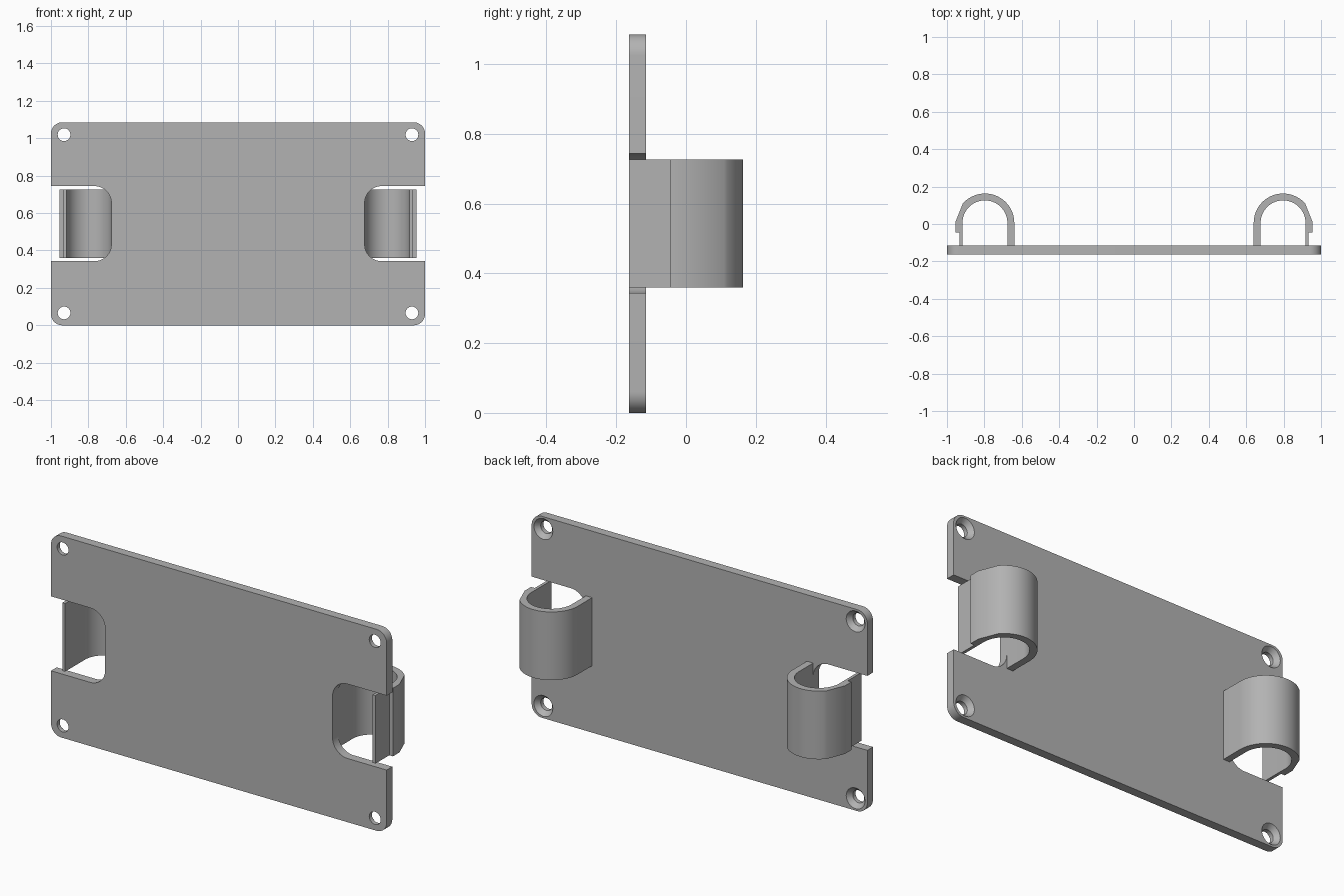
import bpy, bmesh, math
from mathutils import Vector

if "Cube" in bpy.data.objects:
    bpy.data.objects.remove(bpy.data.objects["Cube"])

Y_FRONT, Y_BACK, HEIGHT = -0.163, -0.115, 1.085

grey = bpy.data.materials.new("plain grey")
grey.diffuse_color = (0.45, 0.45, 0.45, 1)
grey.use_nodes = True
grey.node_tree.nodes["Principled BSDF"].inputs["Base Color"].default_value = grey.diffuse_color


def arc(cx, cy, r, a0, a1, n=12):
    """Points of an arc, angles in degrees."""
    return [(cx + r * math.cos(math.radians(a0 + (a1 - a0) * i / n)),
             cy + r * math.sin(math.radians(a0 + (a1 - a0) * i / n)))
            for i in range(n + 1)]


def prism(name, points, start, depth):
    """Extrude a closed outline of 3D points along a vector."""
    bm = bmesh.new()
    face = bm.faces.new([bm.verts.new(Vector(p) + Vector(start)) for p in points])
    out = bmesh.ops.extrude_face_region(bm, geom=[face])
    verts = [v for v in out["geom"] if isinstance(v, bmesh.types.BMVert)]
    bmesh.ops.translate(bm, verts=verts, vec=depth)
    bmesh.ops.recalc_face_normals(bm, faces=bm.faces)
    return make(name, bm)


def make(name, bm):
    mesh = bpy.data.meshes.new(name)
    bm.to_mesh(mesh)
    bm.free()
    mesh.materials.append(grey)
    obj = bpy.data.objects.new(name, mesh)
    bpy.context.collection.objects.link(obj)
    return obj


def activate(obj):
    bpy.ops.object.select_all(action='DESELECT')
    obj.select_set(True)
    bpy.context.view_layer.objects.active = obj


def smooth(obj):
    activate(obj)
    bpy.ops.object.shade_smooth_by_angle(angle=math.radians(25))


# Mounting plate: rounded corners and a rounded notch in each side
R, N = 0.06, 0.09
NX, NZ0, NZ1 = 0.677, 0.343, 0.744
right = (arc(1 - R, R, R, -90, 0)
         + [(1, NZ0)] + arc(NX + N, NZ0 + N, N, 270, 180)
         + arc(NX + N, NZ1 - N, N, 180, 90) + [(1, NZ1)]
         + arc(1 - R, HEIGHT - R, R, 0, 90))
outline = right + [(-x, z) for x, z in reversed(right)]
plate = prism("mounting_plate", [(x, 0, z) for x, z in outline],
              (0, Y_FRONT, 0), (0, Y_BACK - Y_FRONT, 0))

# Countersunk screw holes, wide at the back: one turned cutter per corner
profile = [(0.034, Y_FRONT - 0.02), (0.034, Y_BACK - 0.025),
           (0.056, Y_BACK), (0.056, Y_BACK + 0.02)]
SEG = 32
bm = bmesh.new()
for cx in (-0.93, 0.93):
    for cz in (0.066, HEIGHT - 0.066):
        rings = [[bm.verts.new((cx + r * math.cos(2 * math.pi * i / SEG), y,
                                cz + r * math.sin(2 * math.pi * i / SEG)))
                  for i in range(SEG)] for r, y in profile]
        for a, b in zip(rings, rings[1:]):
            for i in range(SEG):
                j = (i + 1) % SEG
                bm.faces.new((a[i], a[j], b[j], b[i]))
        bm.faces.new(rings[0])
        bm.faces.new(rings[-1])
bmesh.ops.recalc_face_normals(bm, faces=bm.faces)
cutter = make("screw_hole_cutter", bm)
cutter.hide_render = True
mod = plate.modifiers.new("screw_holes", 'BOOLEAN')
mod.operation, mod.solver, mod.object = 'DIFFERENCE', 'EXACT', cutter
activate(plate)
bpy.ops.object.modifier_apply(modifier=mod.name)
bpy.data.objects.remove(cutter)
smooth(plate)

# Spring clips: fixed inner leg, round hoop, free outer leg with a catch lip
CX, CY, RI, RO = 0.797, 0.006, 0.12, 0.157
clip = ([(CX - RO, Y_BACK)]
        + arc(CX, CY, RO, 180, 41, 28)            # outside of the hoop
        + [(0.955, 0.01), (0.955, -0.045), (0.933, -0.045),
           (0.933, Y_FRONT), (CX + RI, Y_FRONT)]  # lip and free leg
        + arc(CX, CY, RI, 0, 180, 36)             # inside of the hoop
        + [(CX - RI, Y_BACK)])
for side, sx in (("left", -1), ("right", 1)):
    smooth(prism(side + "_spring_clip", [(sx * x, y, 0) for x, y in clip],
                 (0, 0, 0.36), (0, 0, 0.367)))
